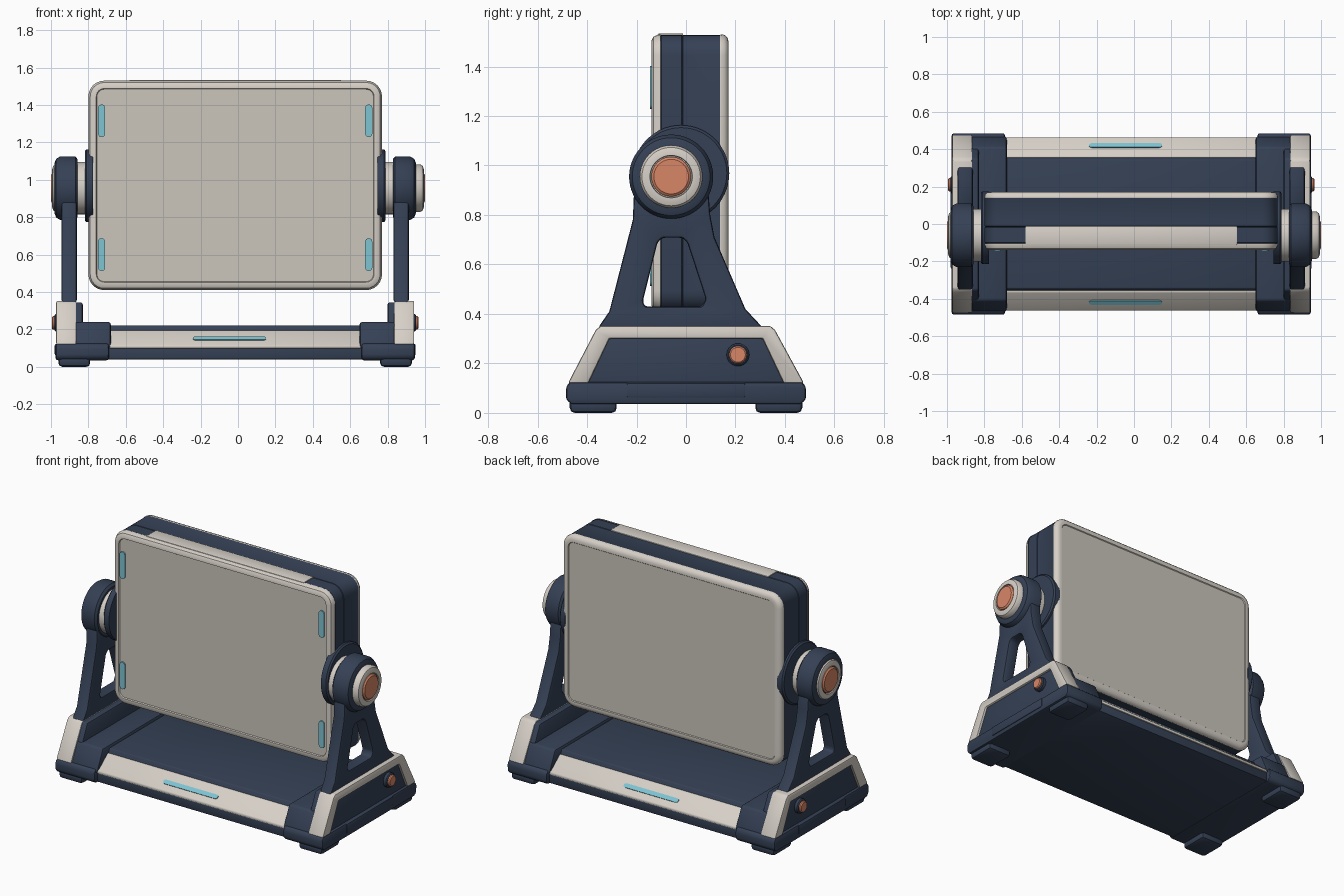
import bpy, bmesh, math
from mathutils import Vector

if "Cube" in bpy.data.objects:
    bpy.data.objects.remove(bpy.data.objects["Cube"])

def material(name, rgb):
    m = bpy.data.materials.new(name)
    m.diffuse_color = (*rgb, 1)
    m.use_nodes = True
    m.node_tree.nodes["Principled BSDF"].inputs["Base Color"].default_value = m.diffuse_color
    return m

NAVY = material("navy", (0.035, 0.052, 0.09))
CREAM = material("cream", (0.67, 0.625, 0.57))
SCREEN = material("screen_grey", (0.60, 0.56, 0.50))
ORANGE = material("orange", (0.68, 0.24, 0.135))
CYAN = material("cyan", (0.21, 0.55, 0.65))
CX = -0.015  # middle of the frame

def finish(name, bm, mats, bevel=0, segs=2):
    bmesh.ops.recalc_face_normals(bm, faces=bm.faces)
    if bevel:
        sharp = [e for e in bm.edges if e.calc_face_angle(0) > math.radians(28)]
        bmesh.ops.bevel(bm, geom=sharp, offset=bevel, segments=segs, affect='EDGES',
                        profile=0.5, clamp_overlap=True)
    me = bpy.data.meshes.new(name)
    bm.to_mesh(me)
    bm.free()
    for m in mats:
        me.materials.append(m)
    ob = bpy.data.objects.new(name, me)
    bpy.context.collection.objects.link(ob)
    bpy.ops.object.select_all(action='DESELECT')
    ob.select_set(True)
    bpy.context.view_layer.objects.active = ob
    bpy.ops.object.shade_smooth_by_angle(angle=math.radians(35))
    return ob

def prism(name, loops, x0, x1, mat, bevel=0):
    """Extrude a (y, z) outline, with optional holes, along x."""
    bm = bmesh.new()
    edges = []
    for pts in loops:
        vs = [bm.verts.new((x0, y, z)) for y, z in pts]
        if len(loops) == 1:
            bm.faces.new(vs)
        else:
            edges += [bm.edges.new((vs[i], vs[i - 1])) for i in range(len(vs))]
    if edges:
        bmesh.ops.triangle_fill(bm, use_beauty=True, edges=edges, normal=(1, 0, 0))
    r = bmesh.ops.extrude_face_region(bm, geom=bm.faces[:])
    vs = [v for v in r['geom'] if isinstance(v, bmesh.types.BMVert)]
    bmesh.ops.translate(bm, verts=vs, vec=(x1 - x0, 0, 0))
    return finish(name, bm, [mat], bevel)

def box(name, x0, x1, y0, y1, z0, z1, mat, bevel=0):
    return prism(name, [[(y0, z0), (y1, z0), (y1, z1), (y0, z1)]], x0, x1, mat, bevel)

def loft(name, rings, mats, bands):
    """Skin closed rings; bands holds material slots: first cap, bands, last cap."""
    bm = bmesh.new()
    vr = [[bm.verts.new(p) for p in ring] for ring in rings]
    bm.faces.new(vr[0]).material_index = bands[0]
    for k in range(len(vr) - 1):
        a, b = vr[k], vr[k + 1]
        for i in range(len(a)):
            bm.faces.new((a[i - 1], a[i], b[i], b[i - 1])).material_index = bands[k + 1]
    bm.faces.new(vr[-1]).material_index = bands[-1]
    return finish(name, bm, mats)

def lathe(name, y, z, profile, mat, n=40):
    """Turned part along x from (x, radius) pairs."""
    rings = [[(x, y + r * math.cos(2 * math.pi * i / n), z + r * math.sin(2 * math.pi * i / n))
              for i in range(n)] for x, r in profile]
    return loft(name, rings, [mat], [0] * (len(profile) + 1))

def round_rect(w, h, r, n=7):
    pts = []
    for q, (sx, sy) in enumerate([(1, 1), (-1, 1), (-1, -1), (1, -1)]):
        for i in range(n):
            a = math.pi / 2 * (q + i / (n - 1))
            pts.append((sx * (w / 2 - r) + r * math.cos(a), sy * (h / 2 - r) + r * math.sin(a)))
    return pts

def slot(name, centre, w, h, tilt, facing):
    """Thin rounded light plate facing -y (1) or +y (-1), leaned back by tilt."""
    u = Vector((0, facing * math.sin(tilt), math.cos(tilt)))
    nrm = Vector((0, -facing * math.cos(tilt), math.sin(tilt)))
    base = Vector(centre)
    rings = [[base + Vector((a, 0, 0)) + u * b + nrm * d
              for a, b in round_rect(w, h, min(w, h) * 0.49)] for d in (-0.003, 0.005)]
    return loft(name, rings, [CYAN], [0, 0, 0])

# Display panel: cream front rim, navy body, cream back rim
sections = [(-0.133, 0.052), (-0.133, 0.046), (-0.14, 0.042), (-0.14, 0.026), (-0.132, 0.01),
            (-0.112, 0.0), (-0.104, 0.0), (-0.104, 0.006), (-0.10, 0.002), (-0.018, 0.002),
            (-0.015, 0.006), (-0.012, 0.002), (0.138, 0.002), (0.142, 0.0), (0.155, 0.002),
            (0.168, 0.014), (0.172, 0.03), (0.172, 0.044), (0.167, 0.048), (0.167, 0.052)]
rings = [[(CX + a, y, 0.97 + b) for a, b in
          round_rect(1.57 - 2 * i, 1.12 - 2 * i, 0.085 - i)] for y, i in sections]
loft("display_panel", rings, [NAVY, CREAM, SCREEN],
     [2, 2, 1, 1, 1, 1, 1, 0, 0, 0, 0, 0, 0, 1, 1, 1, 1, 1, 1, 2, 2])
box("panel_top_strip", -0.58, 0.55, -0.112, -0.012, 1.524, 1.533, CREAM, 0.002)
for s in (-1, 1):
    for z in (1.315, 0.60):
        slot("panel_light", (CX + s * 0.714, -0.14, z), 0.038, 0.175, 0, 1)

# Base centre with sloping cream bands and light bars
prism("base_centre", [[(-0.455, 0.04), (-0.455, 0.10), (-0.36, 0.18), (-0.345, 0.22),
                       (0.345, 0.22), (0.36, 0.18), (0.455, 0.10), (0.455, 0.04)]],
      CX - 0.70, CX + 0.70, NAVY, 0.006)
for f in (1, -1):
    prism("base_band", [[(-f * 0.462, 0.098), (-f * 0.462, 0.115), (-f * 0.365, 0.193),
                         (-f * 0.35, 0.193), (-f * 0.35, 0.16), (-f * 0.43, 0.098)]],
          CX - 0.675, CX + 0.675, CREAM, 0.005)
    slot("base_light", (-0.045, -f * 0.4185, 0.15), 0.39, 0.028, math.radians(51), f)

HY, HZ = -0.06, 0.955  # pivot axis
for s in (-1, 1):
    X = lambda a: CX + s * a
    # End pods
    prism("pod_skirt", [[(-0.465, 0.035), (-0.485, 0.055), (-0.485, 0.105), (-0.47, 0.125),
                         (0.47, 0.125), (0.485, 0.105), (0.485, 0.055), (0.465, 0.035)]],
          X(0.675), X(0.96), NAVY, 0.012)
    prism("pod_body", [[(-0.465, 0.11), (-0.355, 0.345), (0.35, 0.345), (0.465, 0.11)]],
          X(0.815), X(0.942), NAVY, 0.012)
    prism("pod_inner_step", [[(-0.475, 0.10), (-0.41, 0.24), (0.41, 0.24), (0.475, 0.10)]],
          X(0.665), X(0.86), NAVY, 0.014)
    prism("pod_trim", [[(-0.477, 0.12), (-0.365, 0.335), (-0.345, 0.352), (0.34, 0.352),
                        (0.36, 0.335), (0.477, 0.12), (0.395, 0.12), (0.31, 0.30),
                        (-0.31, 0.30), (-0.395, 0.12)]], X(0.85), X(0.957), CREAM, 0.008)
    box("pod_side_rib", X(0.90), X(0.965), -0.24, 0.24, 0.06, 0.122, NAVY, 0.008)
    # Feet
    for y in (-0.375, 0.375):
        box("foot", X(0.775), X(0.945), y - 0.095, y + 0.095, 0, 0.06, NAVY, 0.02)
    # Side knob
    lathe("knob_collar", 0.21, 0.235, [(X(0.93), 0.046), (X(0.96), 0.046), (X(0.966), 0.04)], NAVY, 24)
    lathe("knob", 0.21, 0.235, [(X(0.94), 0.036), (X(0.974), 0.036), (X(0.98), 0.03)], ORANGE, 24)
    # Support arm with window
    prism("support_arm", [[(-0.355, 0.345), (-0.31, 0.41), (-0.215, 0.78), (-0.21, 0.90),
                           (0.09, 0.90), (0.098, 0.80), (0.115, 0.71), (0.24, 0.42), (0.31, 0.345)],
                          [(-0.165, 0.43), (-0.175, 0.45), (-0.115, 0.69), (-0.095, 0.708),
                           (-0.015, 0.708), (0.005, 0.69), (0.08, 0.46), (0.065, 0.43)]],
          X(0.847), X(0.928), NAVY, 0.012)
    # Pivot: panel disc, spacer, arm head, ring and button
    lathe("panel_disc", -0.02, 0.968, [(X(0.76), 0.195), (X(0.795), 0.195), (X(0.804), 0.185)], NAVY, 56)
    lathe("pivot_spacer", HY, HZ, [(X(0.79), 0.14), (X(0.85), 0.14)], CREAM)
    lathe("arm_head", HY, HZ, [(X(0.843), 0.155), (X(0.855), 0.17), (X(0.935), 0.17),
                               (X(0.957), 0.157), (X(0.966), 0.135)], NAVY, 56)
    lathe("pivot_ring", HY, HZ, [(s * 0.93, 0.127), (s * 0.975, 0.127), (s * 0.988, 0.118),
                                 (s * 0.994, 0.10), (s * 0.994, 0.086), (s * 0.98, 0.084)], CREAM)
    lathe("pivot_button", HY, HZ, [(s * 0.95, 0.08), (s * 0.992, 0.08), (s * 1.0, 0.07)], ORANGE)
